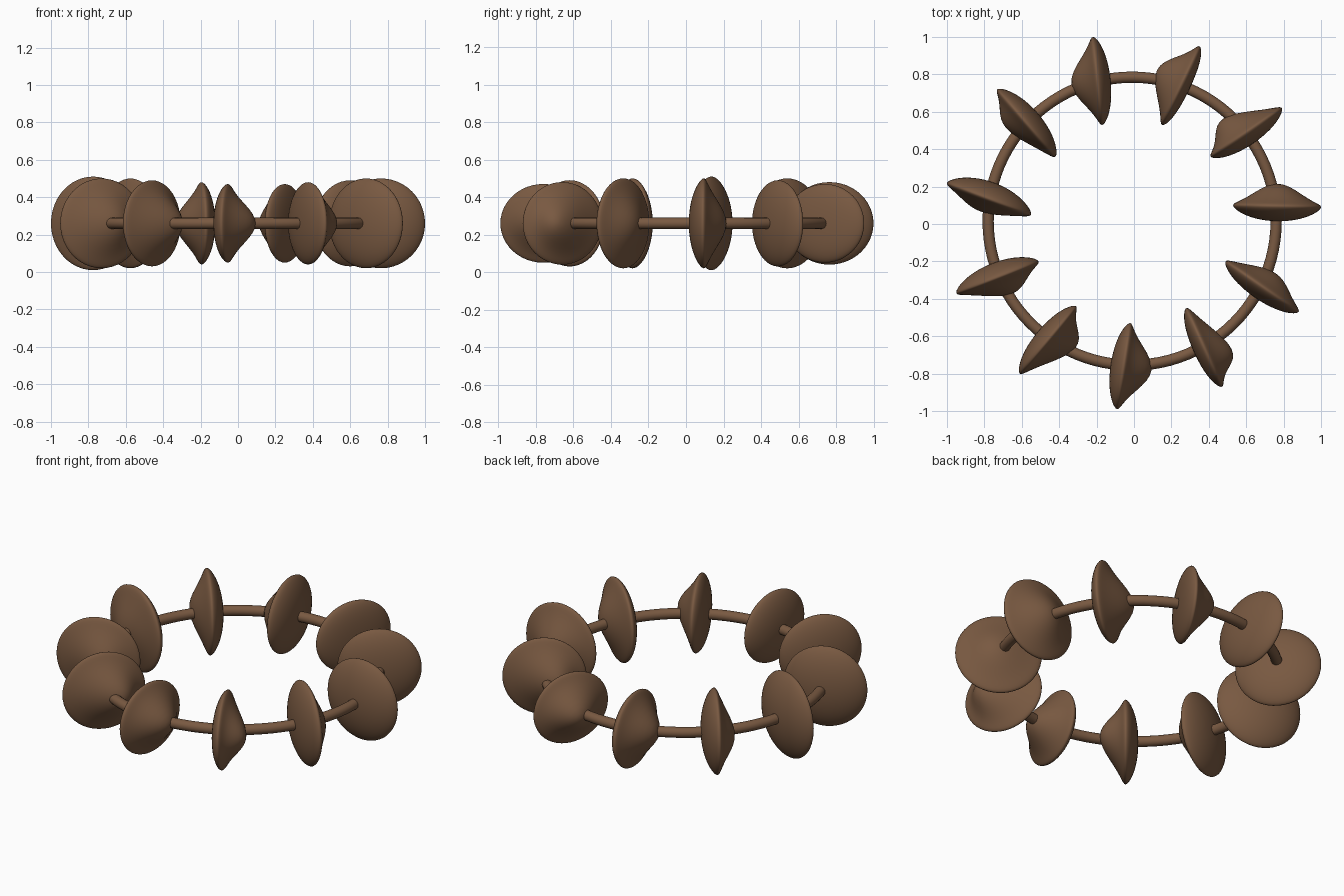
import bpy
import bmesh
from math import sin, cos, pi, sqrt
from mathutils import Vector

default_cube = bpy.data.objects.get("Cube")
if default_cube:
    bpy.data.objects.remove(default_cube, do_unlink=True)

MID_HEIGHT = 0.26
SEGMENTS = 48
STEPS = 12

brown = bpy.data.materials.new("warm brown")
brown.use_nodes = True
colour = (0.19, 0.1, 0.053, 1)
brown.diffuse_color = colour
brown.node_tree.nodes["Principled BSDF"].inputs["Base Color"].default_value = colour


def finish(obj):
    """Give an object its colour and smooth shading."""
    obj.data.materials.append(brown)
    for polygon in obj.data.polygons:
        polygon.use_smooth = True


def bead_profile(front, back):
    """Return (radius fraction, thickness, skew fraction) from front apex to back apex."""
    rim = 0.03
    profile = []
    for step in range(2 * STEPS + 1):
        u = sin(pi * step / (2 * STEPS))
        edge = rim * sqrt(max(0, 1 - u ** 4))
        if step <= STEPS:
            bell = cos(pi * u / 2) ** 2
            profile.append((u, edge + (front - rim) * bell, bell))
        else:
            profile.append((u, -edge - (back - rim) * (1 - u * u), 0))
    return profile


def make_bead(name, outer, inner, front, skew, back, half_height):
    """Turn a bell-and-lens profile into a disc standing across the ring."""
    outer, inner = Vector((*outer, 0)), Vector((*inner, 0))
    centre = (outer + inner) / 2 + Vector((0, 0, MID_HEIGHT))
    radial = inner - outer
    half_length = radial.length / 2
    radial.normalize()
    up = Vector((0, 0, 1))
    normal = radial.cross(up)

    def place(u, thickness, lean, angle):
        along = u * half_length * cos(angle) + skew * lean
        return centre + radial * along + up * (u * half_height * sin(angle)) + normal * thickness

    bm = bmesh.new()
    profile = bead_profile(front, back)
    apex = bm.verts.new(place(*profile[0], 0))
    base = bm.verts.new(place(*profile[-1], 0))
    loops = [[bm.verts.new(place(*point, 2 * pi * i / SEGMENTS)) for i in range(SEGMENTS)]
             for point in profile[1:-1]]
    for i in range(SEGMENTS):
        j = (i + 1) % SEGMENTS
        bm.faces.new((apex, loops[0][i], loops[0][j]))
        bm.faces.new((base, loops[-1][j], loops[-1][i]))
        for a, b in zip(loops, loops[1:]):
            bm.faces.new((a[i], b[i], b[j], a[j]))
    bmesh.ops.recalc_face_normals(bm, faces=bm.faces)
    mesh = bpy.data.meshes.new(name)
    bm.to_mesh(mesh)
    bm.free()
    obj = bpy.data.objects.new(name, mesh)
    bpy.context.collection.objects.link(obj)
    finish(obj)


# Thin hoop that carries the beads
bpy.ops.mesh.primitive_torus_add(
    location=(-0.01, 0.015, MID_HEIGHT), major_radius=0.77, minor_radius=0.03,
    major_segments=96, minor_segments=16)
hoop = bpy.context.object
hoop.name = "hoop"
finish(hoop)

# Beads: outer edge, inner edge, front bulge, bulge skew, back bulge, half height
beads = [
    ((-.22, 1), (-.17, .53), .14, 0, .07, .22),
    ((.35, .95), (.15, .53), .15, -.02, .05, .21),
    ((.79, .62), (.41, .36), .13, .06, .07, .23),
    ((1, .09), (.53, .1), .12, 0, .08, .24),
    ((.88, -.47), (.49, -.2), .1, -.02, .07, .24),
    ((.47, -.87), (.28, -.45), .13, -.07, .06, .22),
    ((-.09, -.99), (-.02, -.53), .15, 0, .07, .21),
    ((-.61, -.8), (-.31, -.44), .14, .06, .07, .23),
    ((-.95, -.37), (-.51, -.2), .11, .04, .08, .24),
    ((-1, .22), (-.55, .05), .08, -.02, .09, .25),
    ((-.73, .72), (-.42, .36), .1, -.05, .08, .24),
]
for number, bead in enumerate(beads, 1):
    make_bead(f"bead_{number}", *bead)
